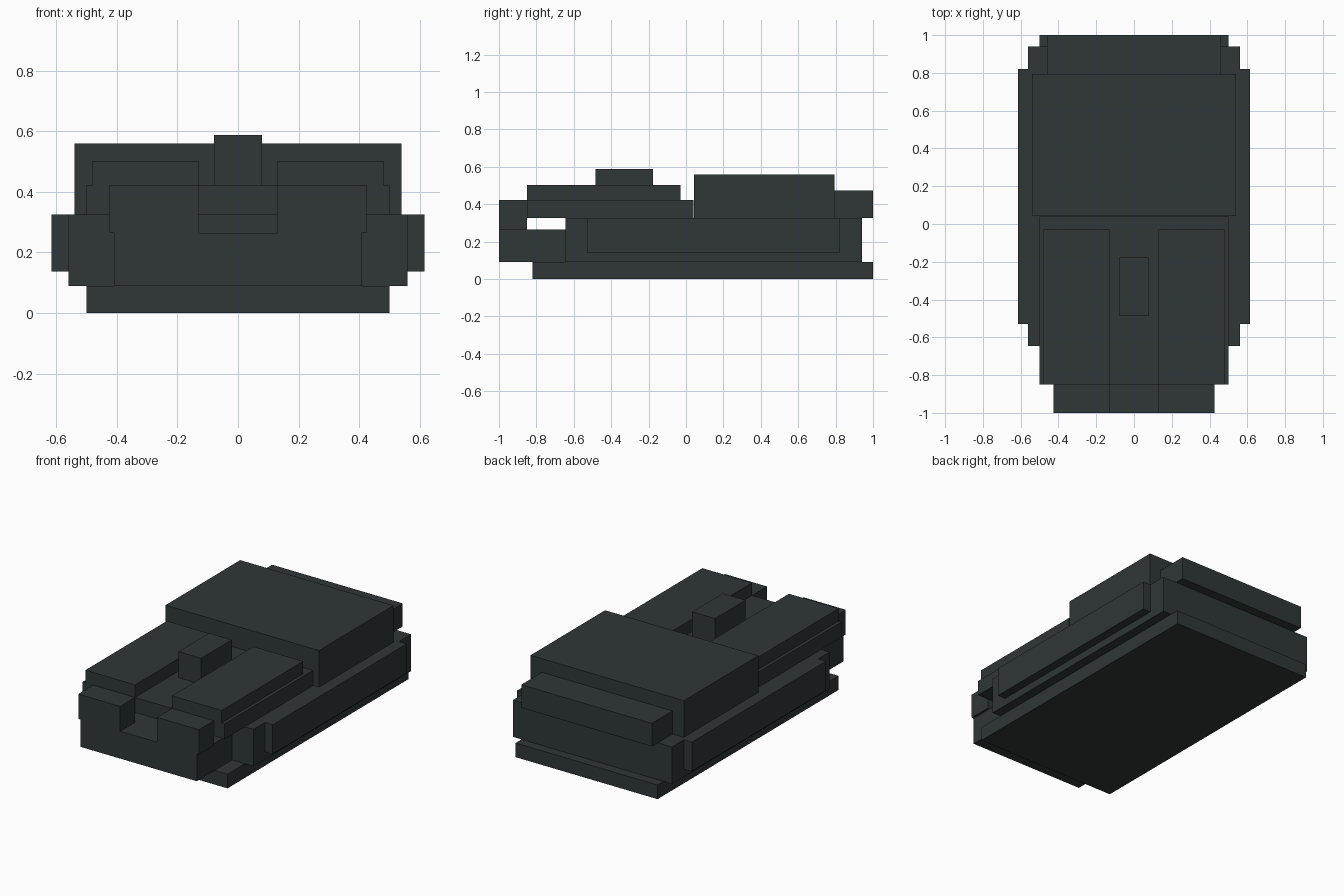
import bpy
import bmesh
from mathutils import Matrix, Vector

if "Cube" in bpy.data.objects:
    bpy.data.objects.remove(bpy.data.objects["Cube"])

paint = bpy.data.materials.new("dark slate")
paint.diffuse_color = (0.029, 0.038, 0.037, 1)
paint.use_nodes = True
paint.node_tree.nodes["Principled BSDF"].inputs["Base Color"].default_value = paint.diffuse_color


def box(name, x, y, z):
    """Axis-aligned box from (min, max) ranges."""
    lo, hi = Vector((x[0], y[0], z[0])), Vector((x[1], y[1], z[1]))
    bm = bmesh.new()
    bmesh.ops.create_cube(bm, size=1, matrix=Matrix.Translation((lo + hi) / 2)
                          @ Matrix.Diagonal((*(hi - lo), 1)))
    mesh = bpy.data.meshes.new(name)
    bm.to_mesh(mesh)
    bm.free()
    mesh.materials.append(paint)
    obj = bpy.data.objects.new(name, mesh)
    bpy.context.collection.objects.link(obj)
    return obj


def centred(name, half, y, z):
    return box(name, (-half, half), y, z)


def pair(name, x, y, z):
    """Box mirrored to both sides."""
    box(name, x, y, z).modifiers.new("mirror", "MIRROR")


# Lower hull
centred("base", 0.5, (-0.82, 1.0), (0, 0.09))
centred("lower_body", 0.56, (-0.645, 0.94), (0.09, 0.325))
pair("side_panel", (0.56, 0.615), (-0.53, 0.82), (0.138, 0.325))

# Nose with two raised corner blocks
centred("nose", 0.41, (-1.0, -0.645), (0.09, 0.264))
pair("nose_corner", (0.13, 0.425), (-1.0, -0.85), (0.264, 0.422))

# Deck, its raised plates and centre block
centred("deck", 0.5, (-0.85, 0.04), (0.325, 0.422))
pair("deck_plate", (0.13, 0.48), (-0.85, -0.03), (0.422, 0.502))
centred("centre_block", 0.08, (-0.485, -0.177), (0.422, 0.588))

# Cabin and rear block
centred("cabin", 0.54, (0.043, 0.793), (0.325, 0.559))
centred("rear_block", 0.46, (0.793, 1.0), (0.325, 0.472))
